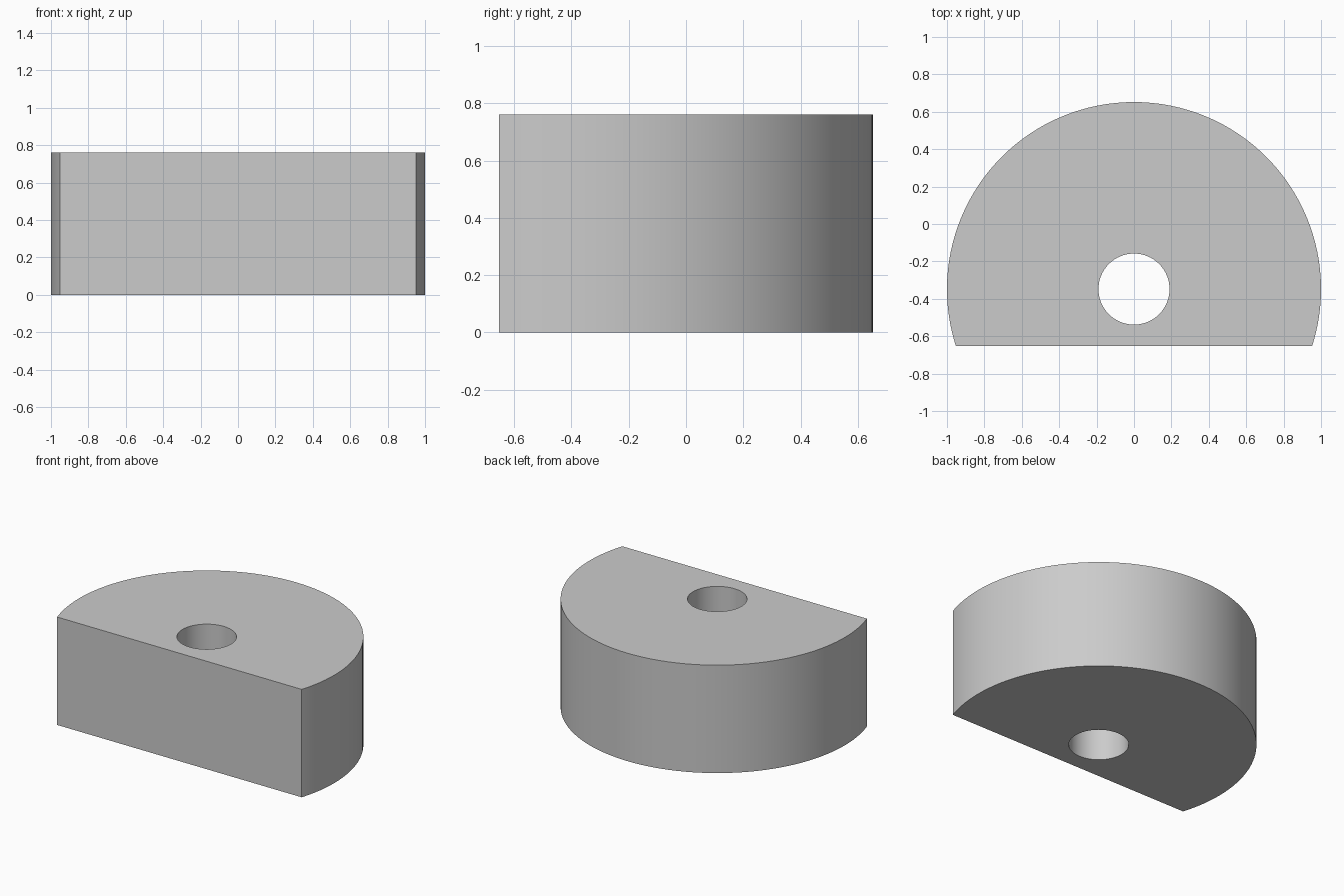
import bpy
import bmesh

HEIGHT = 0.76
RADIUS = 1.0
HOLE_RADIUS = 0.19
FLAT_Y = -0.652
AXIS_Y = FLAT_Y + 0.304

default = bpy.data.objects.get("Cube")
if default:
    bpy.data.objects.remove(default, do_unlink=True)

grey = bpy.data.materials.new("light grey")
grey.use_nodes = True
colour = (0.6, 0.6, 0.6, 1)
grey.diffuse_color = colour
grey.node_tree.nodes["Principled BSDF"].inputs["Base Color"].default_value = colour


def cylinder(name, radius, depth, sides):
    bpy.ops.mesh.primitive_cylinder_add(
        vertices=sides, radius=radius, depth=depth, location=(0, AXIS_Y, HEIGHT / 2))
    obj = bpy.context.object
    obj.name = name
    obj.data.materials.append(grey)
    bpy.ops.object.transform_apply(location=True, rotation=False, scale=False)
    return obj


# Round block with its front sliced flat
block = cylinder("d_shaped_block", RADIUS, HEIGHT, 128)
bm = bmesh.new()
bm.from_mesh(block.data)
cut = bmesh.ops.bisect_plane(
    bm, geom=bm.verts[:] + bm.edges[:] + bm.faces[:],
    plane_co=(0, FLAT_Y, 0), plane_no=(0, -1, 0), clear_outer=True)
rim = [g for g in cut["geom_cut"] if isinstance(g, bmesh.types.BMEdge)]
bmesh.ops.edgeloop_fill(bm, edges=rim)
bmesh.ops.recalc_face_normals(bm, faces=bm.faces[:])
bm.to_mesh(block.data)
bm.free()

# Vertical through hole on the axis of the round side
cutter = cylinder("hole_cutter", HOLE_RADIUS, HEIGHT * 2, 64)
cutter.hide_render = True
hole = block.modifiers.new("through hole", "BOOLEAN")
hole.operation = "DIFFERENCE"
hole.solver = "EXACT"
hole.object = cutter

bpy.ops.object.select_all(action="DESELECT")
block.select_set(True)
bpy.context.view_layer.objects.active = block
bpy.ops.object.modifier_apply(modifier=hole.name)
bpy.data.objects.remove(cutter, do_unlink=True)

# Smooth walls with crisp rims
bpy.ops.object.shade_smooth_by_angle(angle=0.3)
